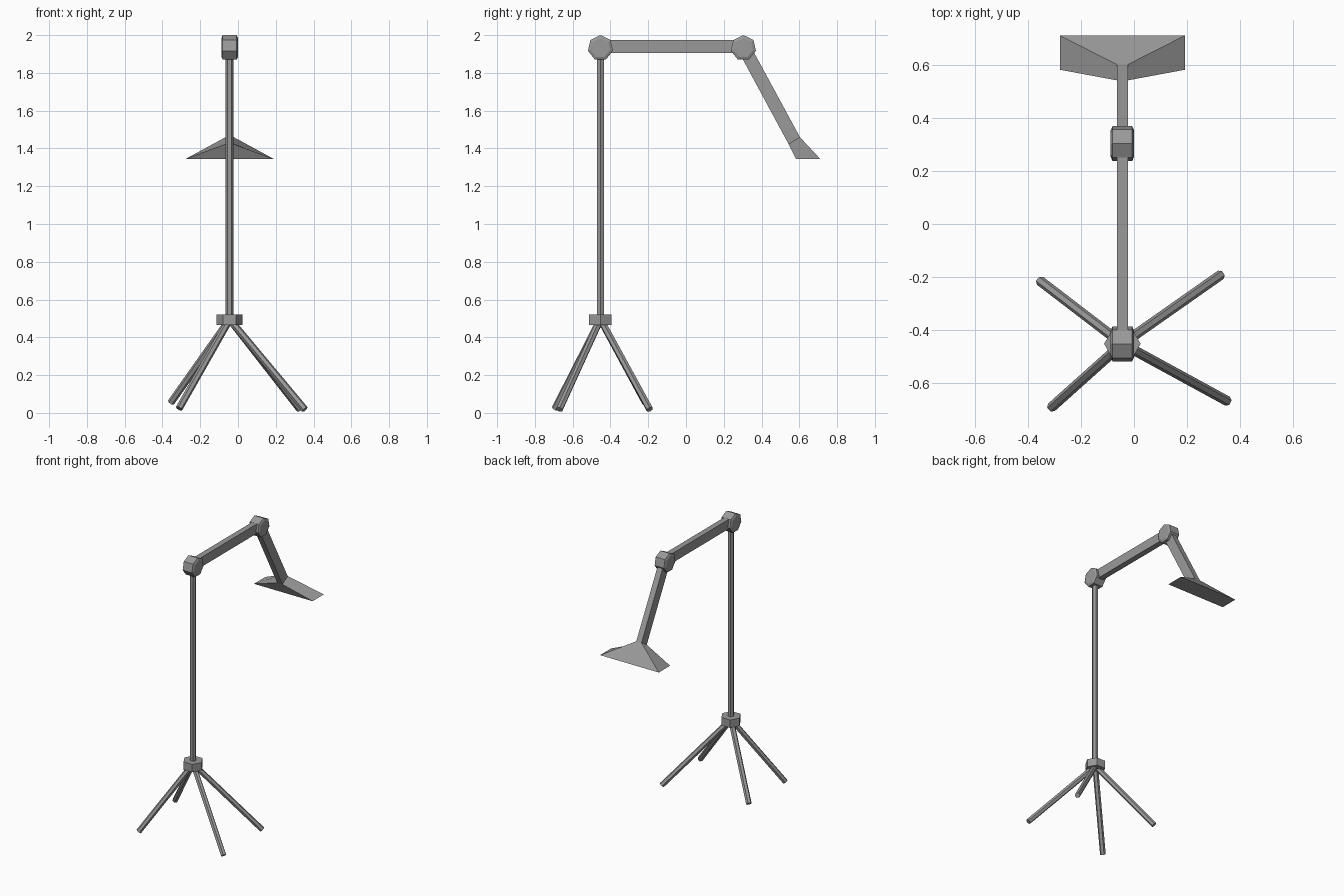
import bpy, bmesh, math
from mathutils import Vector, Matrix

cube = bpy.data.objects.get("Cube")
if cube:
    bpy.data.objects.remove(cube, do_unlink=True)

CX, CY = -0.044, -0.453          # pole axis
TOP = 1.932                      # joint height
ELBOW_Y = 0.304

grey = bpy.data.materials.new("mid grey metal")
grey.use_nodes = True
colour = (0.32, 0.32, 0.32, 1)
grey.diffuse_color = colour
grey.node_tree.nodes["Principled BSDF"].inputs["Base Color"].default_value = colour


def finish(name, bm):
    bmesh.ops.recalc_face_normals(bm, faces=bm.faces)
    mesh = bpy.data.meshes.new(name)
    bm.to_mesh(mesh)
    bm.free()
    mesh.materials.append(grey)
    obj = bpy.data.objects.new(name, mesh)
    bpy.context.collection.objects.link(obj)
    return obj


def rod(name, start, end, radius, sides=6):
    """Prism running from start to end."""
    start, end = Vector(start), Vector(end)
    axis = end - start
    turn = axis.to_track_quat('Z', 'Y').to_matrix().to_4x4()
    # put a corner on the x axis
    spin = Matrix.Rotation(math.pi / 2, 4, 'Z')
    bm = bmesh.new()
    bmesh.ops.create_cone(bm, cap_ends=True, segments=sides, radius1=radius,
                          radius2=radius, depth=axis.length,
                          matrix=Matrix.Translation((start + end) / 2) @ turn @ spin)
    return finish(name, bm)


def loft(name, rings):
    """Closed skin through rings of equal point count."""
    bm = bmesh.new()
    loops = [[bm.verts.new(p) for p in ring] for ring in rings]
    n = len(loops[0])
    for a, b in zip(loops, loops[1:]):
        for i in range(n):
            j = (i + 1) % n
            bm.faces.new((a[i], a[j], b[j], b[i]))
    bm.faces.new(loops[0])
    bm.faces.new(loops[-1])
    return finish(name, bm)


def strip(half, front, back):
    """Rectangle across x from a front and a back (y, z) point."""
    return [(CX - half, *front), (CX + half, *front),
            (CX + half, *back), (CX - half, *back)]


def joint(name, y):
    """Seven-sided knuckle with chamfered caps."""
    def ring(x, r):
        return [(CX + x, y + r * math.sin(k * math.tau / 7),
                 TOP + r * math.cos(k * math.tau / 7)) for k in range(7)]
    loft(name, [ring(-0.044, 0.052), ring(-0.037, 0.068),
                ring(0.037, 0.068), ring(0.044, 0.052)])


# Stand: pole, hub and four splayed legs
rod("pole", (CX, CY, 0.49), (CX, CY, TOP), 0.021)
rod("leg_hub", (CX, CY, 0.465), (CX, CY, 0.522), 0.069)
feet = {"back_right_leg": (-0.355, -0.215, 0.055),
        "front_right_leg": (-0.312, -0.693, 0.023),
        "back_left_leg": (0.328, -0.192, 0.018),
        "front_left_leg": (0.354, -0.67, 0.018)}
for name, foot in feet.items():
    rod(name, (CX, CY, 0.495), foot, 0.019)

# Joints
joint("pole_joint", CY)
joint("elbow_joint", ELBOW_Y)

# Arms
low, high = 1.905, 1.974
loft("upper_arm", [strip(0.021, (CY, low), (CY, high)),
                   strip(0.021, (ELBOW_Y, low), (ELBOW_Y, high))])
neck_front, neck_back = (0.543, 1.423), (0.603, 1.46)
loft("lower_arm", [strip(0.021, (0.273, 1.923), (0.333, 1.958)),
                   strip(0.021, neck_front, neck_back)])

# Flared lamp shade
loft("lamp_shade", [strip(0.021, neck_front, neck_back),
                    strip(0.236, (0.583, 1.343), (0.712, 1.343))])
